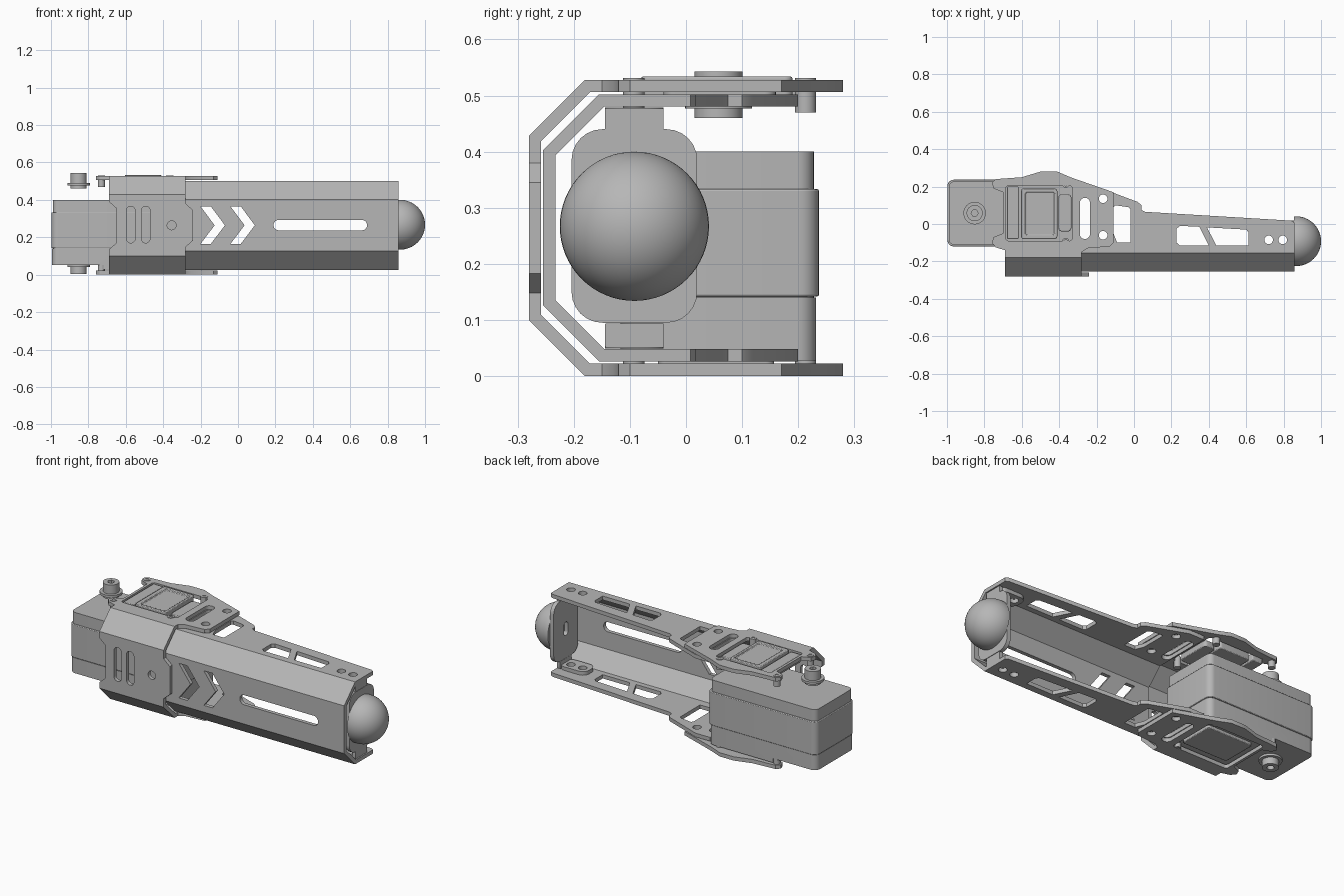
import bpy, bmesh, math
from mathutils import Vector

if "Cube" in bpy.data.objects:
    bpy.data.objects.remove(bpy.data.objects["Cube"], do_unlink=True)

grey = bpy.data.materials.new("plain_grey")
grey.use_nodes = True
grey.diffuse_color = (0.47, 0.47, 0.47, 1)
grey.node_tree.nodes["Principled BSDF"].inputs["Base Color"].default_value = (0.47, 0.47, 0.47, 1)

MID = 0.264  # height of the symmetry plane


# outline helpers
def rrect(a0, b0, a1, b1, r, n=6):
    pts = []
    corners = [(a1 - r, b1 - r), (a0 + r, b1 - r), (a0 + r, b0 + r), (a1 - r, b0 + r)]
    for i, (a, b) in enumerate(corners):
        for k in range(n + 1):
            t = math.pi / 2 * (i + k / n)
            pts.append((a + r * math.cos(t), b + r * math.sin(t)))
    return pts


def circle(a, b, r, n=24):
    return [(a + r * math.cos(2 * math.pi * k / n), b + r * math.sin(2 * math.pi * k / n)) for k in range(n)]


def slot(a0, b0, a1, b1):
    return rrect(a0, b0, a1, b1, min(a1 - a0, b1 - b0) / 2 - 0.0005)


def prism_into(bm, pts, axis, lo, hi):
    place = {"x": lambda a, b, h: (h, a, b), "y": lambda a, b, h: (a, h, b), "z": lambda a, b, h: (a, b, h)}[axis]
    low = [bm.verts.new(place(a, b, lo)) for a, b in pts]
    top = [bm.verts.new(place(a, b, hi)) for a, b in pts]
    faces = [bm.faces.new(low), bm.faces.new(top[::-1])]
    n = len(pts)
    for i in range(n):
        j = (i + 1) % n
        faces.append(bm.faces.new((low[j], low[i], top[i], top[j])))
    bmesh.ops.recalc_face_normals(bm, faces=faces)


def make(name, prisms, bevel=0):
    bm = bmesh.new()
    for p in prisms:
        prism_into(bm, *p)
    return finish(name, bm, bevel)


def finish(name, bm, bevel=0):
    mesh = bpy.data.meshes.new(name)
    bm.to_mesh(mesh)
    bm.free()
    mesh.materials.append(grey)
    ob = bpy.data.objects.new(name, mesh)
    bpy.context.collection.objects.link(ob)
    if bevel:
        mod = ob.modifiers.new("bevel", "BEVEL")
        mod.width, mod.segments, mod.limit_method = bevel, 2, "ANGLE"
        mod.angle_limit = math.radians(40)
    return ob


def boolean(ob, prisms, operation="DIFFERENCE"):
    cutter = make("cutter", prisms)
    cutter.hide_render = True
    mod = ob.modifiers.new("cut", "BOOLEAN")
    mod.object, mod.operation, mod.solver = cutter, operation, "EXACT"
    bpy.context.view_layer.objects.active = ob
    bpy.ops.object.modifier_apply(modifier=mod.name)
    bpy.data.objects.remove(cutter, do_unlink=True)


def channel(front, half, chamfer, t, back=0.35):
    """Bent sheet section: two flanges, two chamfers and a front web."""
    k = 0.414 * t
    upper = [(back, half), (front + chamfer, half), (front, half - chamfer)]
    inner = [(back, half - t), (front + chamfer + k, half - t), (front + t, half - chamfer - k)]
    loop = upper + [(y, -z) for y, z in upper[::-1]] + [(y, -z) for y, z in inner] + inner[::-1]
    return [(y, MID + z) for y, z in loop]


def flip(pts):
    return [(a, 2 * MID - b) for a, b in pts]


THROUGH = ("z", -0.1, 0.7)
WEB = ("y", -0.4, -0.19)

# upper leg bracket wrapped around the servo
outer = make("servo_bracket", [(channel(-0.28, 0.264, 0.1, 0.022), "x", -0.8, 0)])
plan = [(-0.69, -0.3), (-0.24, -0.3), (-0.24, -0.17), (-0.28, -0.17), (-0.28, -0.15), (-0.25, -0.13),
        (-0.13, -0.12), (-0.11, -0.1), (-0.11, 0.17), (-0.34, 0.25), (-0.41, 0.28), (-0.5, 0.28),
        (-0.6, 0.25), (-0.74, 0.24), (-0.76, 0.22), (-0.75, 0.19), (-0.7, 0.17), (-0.7, -0.05),
        (-0.75, -0.07), (-0.76, -0.1), (-0.74, -0.125), (-0.69, -0.14)]
boolean(outer, [(plan, "z", -0.2, 0.8)], "INTERSECT")
corner = [(-0.28, 0.7), (-0.28, 0.38), (-0.24, 0.345), (-0.1, 0.345), (-0.1, 0.7)]
notch = [(-0.8, 0.39), (-0.69, 0.39), (-0.65, 0.355), (-0.65, 0.17), (-0.69, 0.135), (-0.8, 0.135)]
boolean(outer, [(corner, "y", -0.4, -0.168), (flip(corner), "y", -0.4, -0.168), (notch, *WEB),
                (slot(-0.597, 0.17, -0.55, 0.365), *WEB), (slot(-0.517, 0.17, -0.47, 0.365), *WEB),
                (circle(-0.355, MID, 0.024), *WEB)])
shared = [(slot(-0.29, -0.08, -0.235, 0.14), *THROUGH),
          (circle(-0.165, 0.135, 0.023), *THROUGH), (circle(-0.165, -0.06, 0.023), *THROUGH)]
boolean(outer, shared + [(rrect(-0.685, -0.09, -0.33, 0.205, 0.015), *THROUGH)])

# long lower leg channel
inner = make("leg_channel", [(channel(-0.255, 0.238, 0.1, 0.022), "x", -0.295, 0.9)])
plan = [(-0.4, -0.3), (0.857, -0.3), (0.857, 0.008), (0.84, 0.018), (0.06, 0.065), (0.04, 0.075),
        (0.04, 0.1), (0.02, 0.118), (-0.2, 0.2), (-0.4, 0.2)]
boolean(inner, [(plan, "z", -0.2, 0.8)], "INTERSECT")
chevron = [(-0.2, 0.365), (-0.145, 0.365), (-0.07, MID), (-0.145, 0.165), (-0.2, 0.165), (-0.125, MID)]
boolean(inner, shared + [
    (chevron, *WEB), ([(a + 0.16, b) for a, b in chevron], *WEB),
    (slot(0.19, 0.237, 0.69, 0.293), *WEB),
    ([(-0.11, 0.09), (-0.1, 0.1), (-0.03, 0.09), (-0.02, 0.08), (-0.02, -0.1), (-0.09, -0.1), (-0.11, -0.05)], *THROUGH),
    ([(0.245, -0.01), (0.35, -0.015), (0.4, -0.115), (0.245, -0.115), (0.228, -0.1), (0.228, -0.025)], *THROUGH),
    ([(0.39, -0.018), (0.6, -0.03), (0.613, -0.045), (0.613, -0.115), (0.44, -0.115)], *THROUGH),
    (circle(0.72, -0.085, 0.023), *THROUGH), (circle(0.795, -0.085, 0.023), *THROUGH)])

# servo case in three layers; the output end is slightly lower
case = rrect(-0.998, -0.12, -0.3, 0.237, 0.035)
slim = rrect(-0.995, -0.117, -0.304, 0.232, 0.035)
make("servo_case_middle", [(case, "z", 0.142, 0.333)], 0.003)
make("servo_case_core", [(rrect(-0.99, -0.112, -0.31, 0.228, 0.03), "z", 0.1, 0.4)])
case_top = make("servo_case_top", [(case, "z", 0.335, 0.502)])
boolean(case_top, [([(-1.1, -0.3), (-0.72, -0.3), (-0.72, 0.4), (-1.1, 0.4)], "z", 0.485, 0.7),
                   (rrect(-1.1, 0.047, -0.93, 0.08, 0.01), "z", 0.472, 0.7)])
case_bottom = make("servo_case_bottom", [(slim, "z", 0.028, 0.14)])
boolean(case_bottom, [([(-1.1, -0.3), (-0.72, -0.3), (-0.72, 0.4), (-1.1, 0.4)], "z", -0.1, 0.052)])

# servo lid details inside the bracket window
lid = make("servo_lid", [(rrect(-0.605, -0.08, -0.41, 0.19, 0.015), "z", 0.48, 0.534)], 0.004)
boolean(lid, [(rrect(-0.58, -0.06, -0.425, 0.17, 0.01), "z", 0.524, 0.6)])
make("servo_lid_strip", [(rrect(-0.68, -0.08, -0.615, 0.2, 0.008), "z", 0.48, 0.524)], 0.004)
make("servo_lid_step", [(rrect(-0.405, -0.04, -0.335, 0.16, 0.02), "z", 0.48, 0.515)], 0.004)
make("servo_bottom_plate", [(rrect(-0.65, -0.05, -0.36, 0.157, 0.015), "z", 0.012, 0.06)], 0.004)

# output shafts above and below, each with a screw recess
AX, AY = -0.852, 0.058
for name, lo, hi, r0, r1 in (("top_shaft", 0.46, 0.543, 0.515, 0.7), ("bottom_shaft", 0.003, 0.08, -0.1, 0.03)):
    shaft = make(name, [(circle(AX, AY, 0.043, 32), "z", lo, hi)])
    boolean(shaft, [(circle(AX, AY, 0.019, 6 if lo > 0.2 else 16), "z", r0, r1)])
    mid = 0.487 if lo > 0.2 else 0.05
    make(name + "_collar", [(circle(AX, AY, 0.06, 32), "z", mid - 0.01, mid + 0.004)])

# bracket screws
for i, (x, y) in enumerate([(-0.73, 0.213), (-0.73, -0.093), (-0.365, 0.213), (-0.365, -0.093)]):
    screws = make("bracket_screws_%d" % i, [(circle(x, y, 0.019, 16), "z", -0.0 + 0.001, 0.06),
                                            (circle(x, y, 0.019, 16), "z", 0.47, 0.531)])
    boolean(screws, [(circle(x, y, 0.01, 6), "z", 0.52, 0.6), (circle(x, y, 0.01, 6), "z", -0.1, 0.01)])

# foot mount: rounded plate with tabs folded back along the channel flanges
plate = make("foot_plate", [(rrect(-0.204, 0.095, 0.02, 0.44, 0.055), "x", 0.832, 0.855)])
boolean(plate, [(slot(-0.11, 0.225, -0.074, 0.303), "x", 0.8, 0.9)])
for name, side in (("upper", 1), ("lower", -1)):
    span = sorted((MID + side * 0.17, MID + side * 0.213))
    web = rrect(-0.144, span[0], -0.04, span[1], 0.002)
    make(name + "_foot_tab", [(web, "x", 0.832, 0.853)])
    zs = sorted((MID + side * 0.194, MID + side * 0.215))
    fold = make(name + "_foot_flange", [(rrect(0.675, -0.144, 0.845, -0.04, 0.04), "z", *zs)])
    boolean(fold, [(circle(0.72, -0.085, 0.023), *THROUGH), (circle(0.795, -0.085, 0.023), *THROUGH)])

# rubber foot: ball cut flat against the plate
bm = bmesh.new()
bmesh.ops.create_uvsphere(bm, u_segments=48, v_segments=32, radius=0.133)
bmesh.ops.translate(bm, verts=bm.verts, vec=(0.867, -0.092, 0.267))
cut = bmesh.ops.bisect_plane(bm, geom=bm.verts[:] + bm.edges[:] + bm.faces[:], plane_co=Vector((0.855, 0, 0)),
                             plane_no=Vector((1, 0, 0)), clear_inner=True)
bmesh.ops.holes_fill(bm, edges=[e for e in bm.edges if e.is_boundary])
finish("ball_foot", bm)

# smooth shading with sharp edges kept
for ob in bpy.context.scene.objects:
    ob.select_set(ob.type == "MESH")
bpy.context.view_layer.objects.active = outer
bpy.ops.object.shade_smooth_by_angle(angle=math.radians(30))
